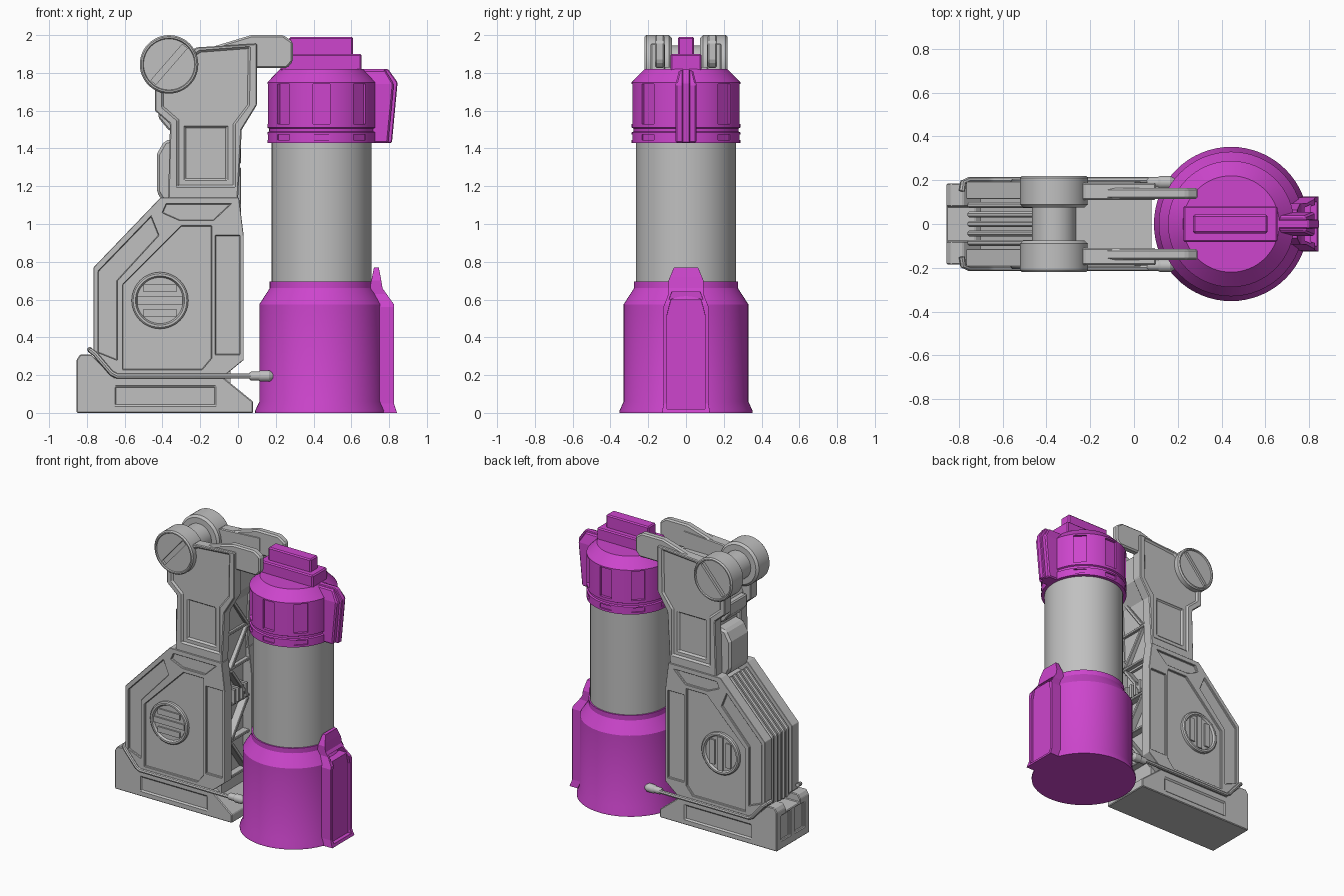
import bpy, bmesh, math
from mathutils import Vector

cube = bpy.data.objects.get("Cube")
if cube:
    bpy.data.objects.remove(cube, do_unlink=True)


def material(name, rgb):
    m = bpy.data.materials.new(name)
    m.use_nodes = True
    m.diffuse_color = (*rgb, 1)
    m.node_tree.nodes["Principled BSDF"].inputs["Base Color"].default_value = (*rgb, 1)
    return m


GREY = material("light_grey", (0.53, 0.53, 0.53))
MAGENTA = material("magenta", (0.61, 0.06, 0.61))
CX = 0.443  # canister axis


def activate(ob):
    bpy.ops.object.select_all(action='DESELECT')
    ob.select_set(True)
    bpy.context.view_layer.objects.active = ob


def finish(name, bm, mat):
    bmesh.ops.recalc_face_normals(bm, faces=bm.faces)
    me = bpy.data.meshes.new(name)
    bm.to_mesh(me)
    bm.free()
    me.materials.append(mat)
    ob = bpy.data.objects.new(name, me)
    bpy.context.collection.objects.link(ob)
    return ob


def prism(name, pts, a, b, mat=GREY, axis='y'):
    """Extrude an outline: (x, z) along y, or (y, z) along x."""
    bm = bmesh.new()
    put = (lambda u, v, w: (u, w, v)) if axis == 'y' else (lambda u, v, w: (w, u, v))
    ends = [[bm.verts.new(put(u, v, w)) for u, v in pts] for w in (a, b)]
    for ring in ends:
        bm.faces.new(ring)
    n = len(pts)
    for i in range(n):
        j = (i + 1) % n
        bm.faces.new((ends[0][i], ends[0][j], ends[1][j], ends[1][i]))
    return finish(name, bm, mat)


def rect(u0, u1, v0, v1):
    return [(u0, v0), (u1, v0), (u1, v1), (u0, v1)]


def lathe(name, c, prof, mat=GREY, axis='z', s=1, n=48):
    """Revolve (radius, height) points about an axis through c."""
    bm = bmesh.new()
    rings = []
    for r, h in prof:
        ring = []
        for i in range(n):
            t = 2 * math.pi * i / n
            p, q = r * math.cos(t), r * math.sin(t)
            off = {'z': (p, q, h), 'y': (p, h * s, q), 'x': (h, p, q)}[axis]
            ring.append(bm.verts.new(Vector(c) + Vector(off)))
        rings.append(ring)
    for r0, r1 in zip(rings, rings[1:]):
        for i in range(n):
            j = (i + 1) % n
            bm.faces.new((r0[i], r0[j], r1[j], r1[i]))
    bm.faces.new(rings[0])
    bm.faces.new(rings[-1])
    return smooth(finish(name, bm, mat))


def smooth(ob):
    activate(ob)
    bpy.ops.object.shade_smooth_by_angle(angle=math.radians(30))
    return ob


def cut(ob, cutter, op='DIFFERENCE'):
    m = ob.modifiers.new("cut", 'BOOLEAN')
    m.object, m.operation, m.solver = cutter, op, 'EXACT'
    activate(ob)
    bpy.ops.object.modifier_apply(modifier=m.name)
    bpy.data.objects.remove(cutter, do_unlink=True)
    return ob


def bevel(ob, w=0.008):
    m = ob.modifiers.new("bevel", 'BEVEL')
    m.width, m.segments, m.limit_method = w, 1, 'ANGLE'
    return ob


# Canister: base, tube and cap
lathe("canister_base", (CX, 0, 0), [(.352, 0), (.352, .012), (.33, .06), (.33, .575),
      (.275, .66), (.275, .695), (.26, .695)], MAGENTA, n=64)
lathe("canister_tube", (CX, 0, 0), [(.265, .68), (.265, 1.45)], n=64)
cap = lathe("canister_cap", (CX, 0, 0), [(.26, 1.43), (.288, 1.43), (.288, 1.485), (.278, 1.49),
            (.278, 1.505), (.288, 1.51), (.288, 1.75), (.22, 1.82)], MAGENTA, n=64)
for k in range(1, 8):
    for z0, z1, depth in ((1.53, 1.74, .268), (1.445, 1.475, .277)):
        window = prism("window_cutter", rect(-.045, .045, z0, z1), depth, .4, axis='x')
        window.rotation_euler.z = k * math.pi / 4
        window.location.x = CX
        cut(cap, window)
smooth(cap)
bevel(prism("cap_grip_lower", rect(.225, .655, 1.81, 1.9), -.083, .083, MAGENTA))
bevel(prism("cap_grip_upper", rect(.27, .61, 1.89, 1.99), -.043, .043, MAGENTA))

# Cap latch with centre rib
latch = prism("cap_latch", [(.66, 1.43), (.795, 1.43), (.825, 1.74), (.78, 1.815), (.62, 1.815)],
              -.2, .2, MAGENTA)
cut(latch, prism("latch_cutter", [(-.055, 1.43), (.055, 1.43), (.055, 1.74), (.035, 1.82),
    (-.035, 1.82), (-.055, 1.74)], .5, 1, axis='x'), 'INTERSECT')
bevel(latch)
bevel(prism("cap_latch_rib", [(.7, 1.43), (.815, 1.43), (.845, 1.75), (.795, 1.82), (.62, 1.82)],
            -.02, .02, MAGENTA), .005)

# Base latch: side profile crossed with its front outline, then recessed
clamp = prism("base_latch", [(.68, 0), (.842, 0), (.825, .05), (.825, .575), (.765, .66),
              (.755, .72), (.745, .77), (.72, .77), (.69, .62)], -.2, .2, MAGENTA)
cut(clamp, prism("latch_cutter", [(-.14, -.1), (.14, -.1), (.12, .05), (.12, .56), (.093, .63),
    (.093, .7), (.06, .78), (-.06, .78), (-.093, .7), (-.093, .63), (-.12, .56), (-.12, .05)],
    .5, 1, axis='x'), 'INTERSECT')
cut(clamp, prism("panel_cutter", [(-.1, .02), (.1, .02), (.1, .52), (.08, .6), (-.08, .6),
    (-.1, .52)], .808, 1, axis='x'))
cut(clamp, prism("slot_cutter", [(-.09, .6), (.09, .6), (.075, .64), (-.075, .64)],
    .745, 1, axis='x'))
bevel(clamp, .005)

# Stand foot with end recesses and side panels
foot = prism("stand_foot", [(-.855, 0), (.08, 0), (.08, .06), (-.08, .19), (-.66, .19),
             (-.78, .31), (-.835, .31), (-.855, .28)], -.185, .185)
for s in (-1, 1):
    cut(foot, prism("panel_cutter", rect(-.65, -.12, .04, .14), s * .175, s * .3))
    cut(foot, prism("end_cutter", rect(s * .03, s * .13, .06, .24), -.9, -.84, axis='x'))
cut(foot, prism("notch_cutter", rect(-.08, .08, .255, .4), -.9, -.7, axis='x'))
bevel(foot)

# Stand core, cooling fins and rear block
prism("lower_core", [(-.7, .15), (-.7, .73), (-.38, 1.07), (-.04, 1.09), (-.04, .15)], -.13, .13)
prism("upper_core", [(-.33, 1.03), (-.33, 1.55), (-.38, 1.64), (-.3, 1.83), (.08, 1.83),
      (.08, 1.64), (0, 1.52), (-.02, 1.03)], -.125, .125)
for k in range(-2, 3):
    y = k * .043
    bevel(prism("cooling_fin", [(-.76, .27), (-.76, .765), (-.42, 1.12), (-.35, 1.05),
                (-.65, .7), (-.65, .27)], y - .014, y + .014), .008)
bevel(prism("rear_block", [(-.3, 1.08), (-.4, 1.12), (-.43, 1.17), (-.43, 1.37), (-.39, 1.44),
            (-.3, 1.46)], -.11, .11), .015)
bevel(prism("rear_lug", [(-.3, 1.47), (-.37, 1.5), (-.42, 1.56), (-.42, 1.64), (-.3, 1.64)],
            -.1, .1))

# Lattice on the inner face
for k in range(5):
    z = .28 + k * .26
    lo, hi = (-.1, .08) if k % 2 else (.08, -.1)
    bevel(prism("lattice_brace", [(lo, z), (lo + .03, z), (hi + .03, z + .24), (hi, z + .24)],
                -.06, .015, axis='x'), .004)
    bevel(prism("lattice_bar", rect(-.12, .12, z - .015, z + .005), -.06, .01, axis='x'), .004)
for k in range(4):
    y = -.07 + k * .045
    prism("lattice_slat", rect(y, y + .02, .8, .9), -.06, .02, axis='x')

for s in (-1, 1):
    # Lower side plate and its recessed panels
    low = prism("lower_side_plate", [(-.765, .3), (-.66, .19), (-.08, .19), (.03, .28), (.03, .94),
                (.005, 1.14), (-.41, 1.14), (-.765, .77)], s * .115, s * .195)
    panels = ([(-.61, .23), (-.19, .23), (-.14, .29), (-.14, .99), (-.3, .99), (-.61, .68)],
              [(-.74, .32), (-.64, .28), (-.64, .7), (-.42, .94), (-.46, 1.04), (-.74, .75)],
              [(-.38, 1.105), (-.04, 1.105), (-.13, 1.02), (-.31, 1.02), (-.4, 1.06)],
              rect(-.12, .01, .31, .94))
    for pts in panels:
        cut(low, prism("panel_cutter", pts, s * .18, s * .3))
    bevel(low)

    # Round dial with three bars
    lathe("dial", (-.413, 0, .595), [(.15, .16), (.15, .198), (.142, .205), (.13, .205),
          (.122, .19)], axis='y', s=s)
    for d in (-.065, 0, .065):
        h = math.sqrt(.122 ** 2 - (abs(d) + .02) ** 2)
        shape = (rect(-.413 - h, -.413 + h, .575 + d, .615 + d) if s < 0 else
                 rect(-.433 + d, -.393 + d, .595 - h, .595 + h))
        prism("dial_bar", shape, s * .18, s * .201)

    # Upper side plate with a nested recess
    up = prism("upper_side_plate", [(-.37, 1.13), (0, 1.13), (.02, 1.5), (.1, 1.63), (.1, 1.955),
               (-.22, 1.935), (-.44, 1.8), (-.44, 1.6), (-.36, 1.53)], s * .11, s * .187)
    cut(up, prism("panel_cutter", [(-.32, 1.2), (-.02, 1.2), (-.02, 1.53), (.055, 1.63),
        (.06, 1.935), (-.2, 1.915), (-.4, 1.78), (-.4, 1.62), (-.32, 1.55)], s * .175, s * .3))
    cut(up, prism("inset_cutter", rect(-.28, -.06, 1.235, 1.515), s * .163, s * .3))
    bevel(up)

    # Hooked arm reaching over the cap
    bevel(prism("hook_arm", [(-.26, 1.9), (.07, 2), (.24, 2), (.29, 1.965), (.29, 1.86),
                (.26, 1.825), (.1, 1.825), (-.26, 1.8)], s * .113, s * .165), .01)

    # Hinge drum with diagonal slot
    drum = lathe("hinge_drum", (-.365, 0, 1.845), [(.14, .075), (.155, .09), (.155, .21),
                 (.147, .22), (.139, .22), (.135, .212)], axis='y', s=s)
    dx, dz = .1, .115
    px, pz = .013, -.011
    cut(drum, prism("slot_cutter", [(-.365 + a * dx + b * px, 1.845 + a * dz + b * pz)
        for a, b in ((-.83, -1), (.83, -1), (.83, 1), (-.83, 1))], s * .195, s * .3))
    smooth(drum)

    # Tie rod and its end fitting
    cu = bpy.data.curves.new("tie_rod", 'CURVE')
    cu.dimensions, cu.bevel_depth, cu.bevel_resolution, cu.use_fill_caps = '3D', .014, 2, True
    path = [(-.785, .15, .335), (-.78, .19, .33), (-.755, .2, .31), (-.67, .2, .21),
            (-.64, .2, .195), (.08, .2, .195)]
    sp = cu.splines.new('POLY')
    sp.points.add(len(path) - 1)
    for p, (x, y, z) in zip(sp.points, path):
        p.co = (x, s * y, z, 1)
    rod = bpy.data.objects.new("tie_rod", cu)
    bpy.context.collection.objects.link(rod)
    cu.materials.append(GREY)
    activate(rod)
    bpy.ops.object.convert(target='MESH')
    smooth(bpy.context.view_layer.objects.active)
    lathe("rod_fitting", (0, s * .19, .195), [(.018, .06), (.024, .07), (.024, .11), (.03, .12),
          (.03, .165), (.018, .185)], axis='x', n=16)

lathe("hinge_pin", (-.365, 0, 1.845), [(.1, -.1), (.1, .1)], axis='y')
